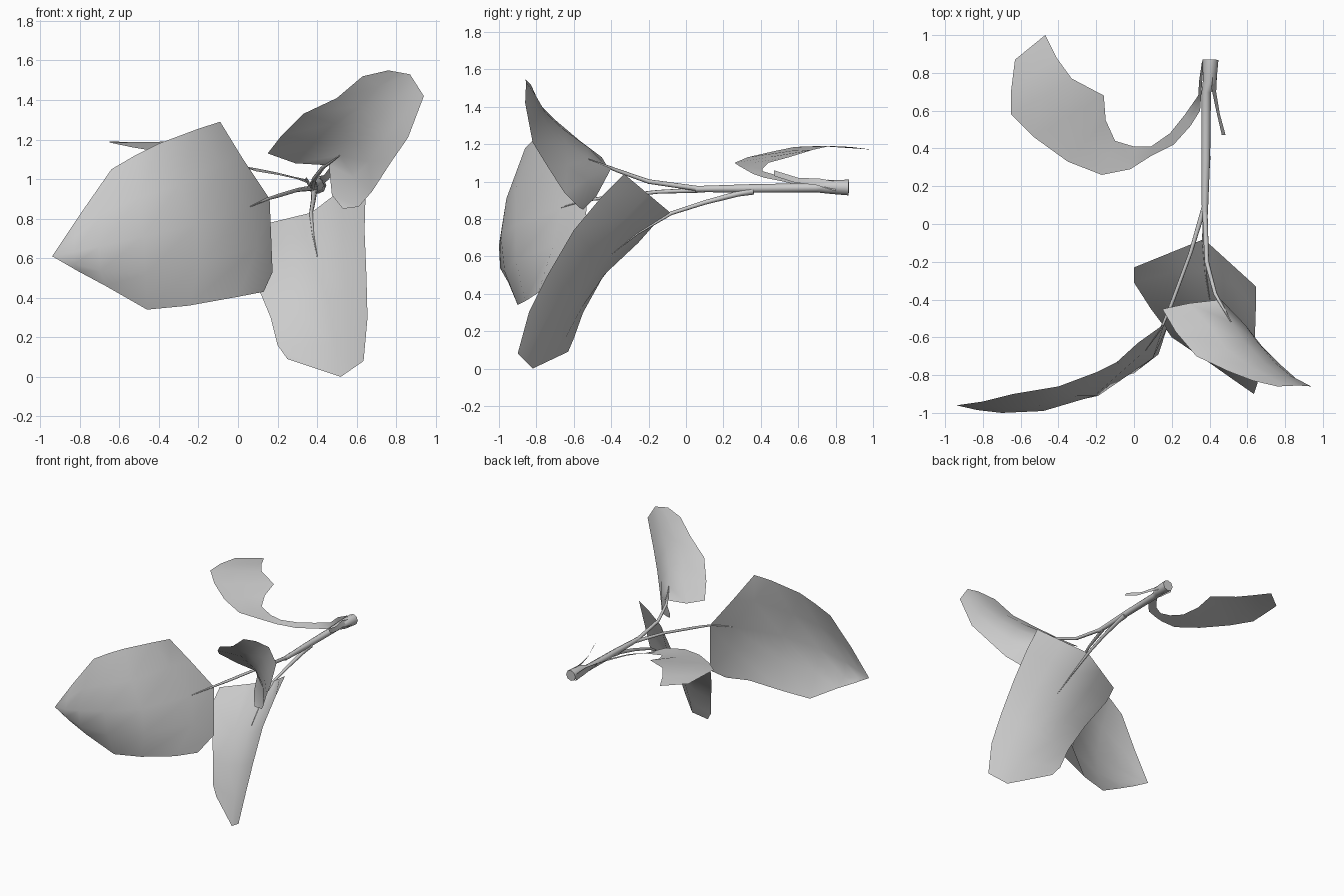
import bpy
import bmesh
from mathutils import Vector


def smooth(ob):
    bpy.ops.object.select_all(action='DESELECT')
    ob.select_set(True)
    bpy.context.view_layer.objects.active = ob
    bpy.ops.object.shade_smooth_by_angle(angle=0.9)


def leaf(name, rows, n=4, straight=()):
    """Skin rows of (edge, midrib, edge) points; rows in 'straight' are not curved,
    two-point rows are flat and five-point rows are used as they are."""
    verts = []
    for k, row in enumerate(rows):
        p = [Vector(c) for c in row]
        if len(p) == 5:
            verts += p
            continue
        if len(p) == 2:
            p.insert(1, (p[0] + p[1]) / 2)
        for i in range(n + 1):
            t = i / n
            if k in straight:
                v = p[0].lerp(p[1], t * 2) if t < .5 else p[1].lerp(p[2], t * 2 - 1)
            else:
                v = p[0] * (1 - t) * (1 - 2 * t) + p[1] * 4 * t * (1 - t) + p[2] * t * (2 * t - 1)
            verts.append(v)
    w = n + 1
    faces = [(r * w + i, r * w + i + 1, (r + 1) * w + i + 1, (r + 1) * w + i)
             for r in range(len(rows) - 1) for i in range(n)]
    me = bpy.data.meshes.new(name)
    me.from_pydata(verts, [], faces)
    ob = bpy.data.objects.new(name, me)
    bpy.context.collection.objects.link(ob)
    # weld pointed tips
    bm = bmesh.new()
    bm.from_mesh(me)
    bmesh.ops.remove_doubles(bm, verts=bm.verts, dist=0.0005)
    bm.to_mesh(me)
    bm.free()
    smooth(ob)
    return ob


def tube(name, pts):
    """Tapered tube through (x, y, z, radius) points."""
    cu = bpy.data.curves.new(name, 'CURVE')
    cu.dimensions = '3D'
    cu.bevel_depth = 1.0
    cu.bevel_resolution = 2
    cu.use_fill_caps = True
    sp = cu.splines.new('POLY')
    sp.points.add(len(pts) - 1)
    for q, (x, y, z, r) in zip(sp.points, pts):
        q.co = (x, y, z, 1)
        q.radius = r
    ob = bpy.data.objects.new(name, cu)
    bpy.context.collection.objects.link(ob)
    bpy.ops.object.select_all(action='DESELECT')
    ob.select_set(True)
    bpy.context.view_layer.objects.active = ob
    bpy.ops.object.convert(target='MESH')
    smooth(bpy.context.view_layer.objects.active)


# Main stem with its thicker cut end
tube("stem", [(.405, .87, .968, .042), (.40, .75, .972, .036), (.383, .70, .967, .025),
              (.380, .35, .963, .023), (.375, .05, .96, .016)])

# Leaf stalks running into the midribs
tube("large_leaf_stalk", [(.375, .10, .955, .014), (.30, -.15, .945, .010), (.20, -.42, .915, .010),
                          (.15, -.54, .90, .007), (.06, -.67, .86, .002)])
tube("lower_leaf_stalk", [(.385, .36, .95, .020), (.385, .28, .935, .015), (.38, .10, .888, .012),
                          (.37, -.08, .83, .010), (.38, -.26, .720, .005), (.40, -.40, .61, .002)])
tube("upper_leaf_stalk", [(.375, .08, .96, .014), (.385, -.20, 1.0, .012), (.43, -.37, 1.06, .010),
                          (.515, -.52, 1.12, .003)])

# Large pointed leaf, front left
leaf("large_leaf", [
    [(-.09, -.73, 1.29), (.02, -.63, 1.11), (.16, -.53, .90), (.175, -.55, .53), (.13, -.69, .43)],
    [(-.20, -.785, 1.255), (-.08, -.74, 1.08), (.06, -.67, .86), (.10, -.71, .66), (.0, -.79, .405)],
    [(-.40, -.86, 1.18), (-.30, -.91, .97), (-.21, -.91, .77), (-.19, -.91, .58), (-.25, -.86, .36)],
    [(-.52, -.88, 1.12), (-.48, -.99, .71), (-.46, -.90, .34)],
    [(-.64, -.90, 1.05), (-.70, -1.0, .66), (-.67, -.95, .46)],
    [(-.80, -.94, .82), (-.83, -.985, .63), (-.81, -.96, .535)],
    [(-.94, -.96, .61)] * 3,
])

# Hanging leaf, front right
leaf("lower_leaf", [
    [(.0, -.23, .74), (.37, -.08, .83), (.645, -.33, 1.04)],
    [(.0, -.31, .66), (.38, -.26, .72), (.645, -.45, .92)],
    [(.09, -.45, .48), (.40, -.45, .56), (.64, -.60, .74)],
    [(.165, -.55, .30), (.43, -.59, .37), (.65, -.74, .50)],
    [(.20, -.60, .16), (.47, -.71, .17), (.655, -.84, .30)],
    [(.25, -.63, .09), (.52, -.82, .0), (.635, -.90, .08)],
], straight=(0, 5))

# Folded leaf rising to the right
leaf("upper_leaf", [
    [(.15, -.45, 1.13), (.29, -.42, 1.08), (.46, -.40, 1.07), (.475, -.48, .92), (.53, -.55, .85)],
    [(.22, -.57, 1.22), (.515, -.52, 1.12), (.61, -.57, .86)],
    [(.33, -.70, 1.33), (.595, -.635, 1.20), (.68, -.65, .94)],
    [(.50, -.78, 1.41), (.69, -.735, 1.30), (.77, -.74, 1.08)],
    [(.63, -.83, 1.52), (.78, -.80, 1.40), (.86, -.82, 1.21)],
    [(.76, -.86, 1.55), (.87, -.855, 1.53), (.94, -.86, 1.42)],
], straight=(5,))

# Curved flat leaf at the back with a ribbon-like stalk
leaf("back_leaf", [
    [(.37, .86, .93), (.36, .86, .99)],
    [(.36, .74, .95), (.345, .76, 1.01)],
    [(.35, .60, .98), (.34, .68, 1.0)],
    [(.30, .52, 1.0), (.27, .58, 1.015)],
    [(.21, .42, 1.02), (.19, .48, 1.035)],
    [(.09, .36, 1.04), (.09, .41, 1.055)],
    [(-.02, .29, 1.08), (.0, .41, 1.07)],
    [(-.17, .26, 1.10), (-.10, .44, 1.10)],
    [(-.35, .33, 1.13), (-.15, .55, 1.13)],
    [(-.53, .46, 1.16), (-.16, .68, 1.17)],
    [(-.65, .58, 1.185), (-.33, .77, 1.19)],
    [(-.65, .71, 1.19), (-.41, .88, 1.185)],
    [(-.63, .87, 1.18), (-.47, 1.0, 1.17)],
], n=2)

# Small sheath leaf beside the cut end
leaf("small_bract", [
    [(.44, .80, .95), (.42, .80, 1.0)],
    [(.435, .70, .98), (.41, .72, 1.015)],
    [(.455, .58, .995), (.435, .60, 1.02)],
    [(.485, .47, 1.03), (.465, .47, 1.06)],
], n=2)
